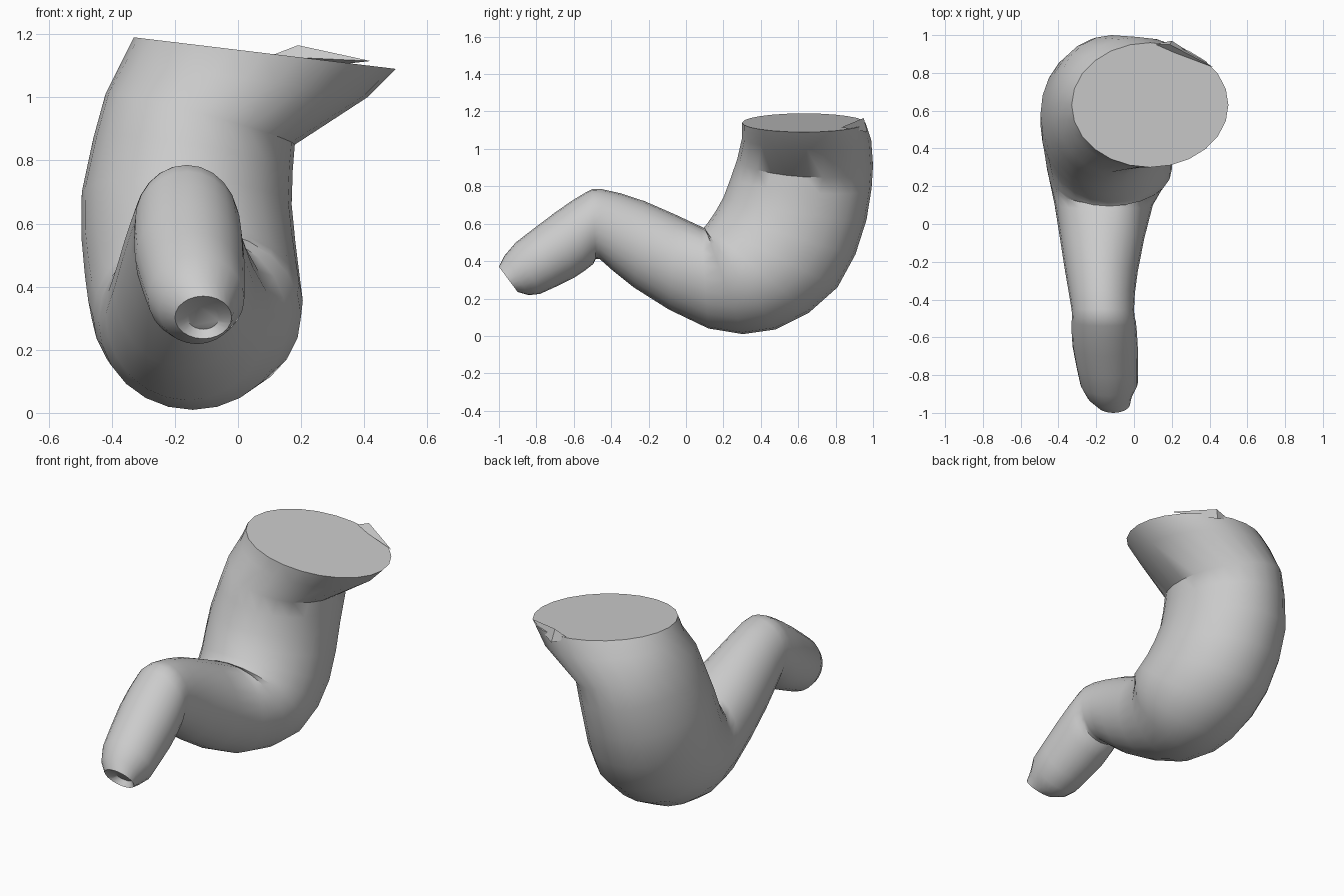
import bpy, bmesh, math
from mathutils import Vector

if "Cube" in bpy.data.objects:
    bpy.data.objects.remove(bpy.data.objects["Cube"])

SIDES = 24
grey = bpy.data.materials.new("plain grey")
grey.diffuse_color = (0.6, 0.6, 0.6, 1)
grey.use_nodes = True
grey.node_tree.nodes["Principled BSDF"].inputs["Base Color"].default_value = grey.diffuse_color

# Each ring: inner y, inner z, outer y, outer z, left x, right x, sideways tilt
FLARE = [
    (.30, 1.14, .96, 1.14, -.33, .50, -.05),
    (.30, 1.06, .99, 1.05, -.37, .41, -.055),
]
BEND = [
    (.275, .95, 1.0, .91, -.42, .18, -.08),     # crease under the flare
    (.20, .74, .965, .62, -.495, .17, -.02),
    (.12, .61, .81, .26, -.485, .195, 0),
    (.095, .58, .48, .035, -.46, .20, 0),       # bottom of the bend
    (.08, .585, .12, .04, -.42, .10, 0),
    (-.22, .72, -.28, .26, -.365, .02, 0),
    (-.45, .785, -.46, .41, -.33, .0, 0),       # elbow
    (-.54, .765, -.495, .385, -.33, .01, 0),
    (-.70, .66, -.60, .31, -.325, .02, 0),
    (-.91, .50, -.78, .225, -.285, .02, 0),
]
TIP = [
    (-.97, .43, -.84, .218, -.25, -.01, 0),
    (-1.0, .37, -.90, .235, -.20, -.02, 0),     # rim
    (-.95, .34, -.88, .265, -.16, -.06, 0),     # hollow
]


def with_midpoints(rings):
    """Insert a smooth in-between ring in every gap."""
    out = []
    last = len(rings) - 1
    for i in range(last):
        a, b, c, d = (rings[max(0, i - 1)], rings[i],
                      rings[i + 1], rings[min(last, i + 2)])
        out += [b, [(9 * (q + r) - p - s) / 16 for p, q, r, s in zip(a, b, c, d)]]
    return out + [rings[last]]


def ring_points(iy, iz, oy, oz, xl, xr, tilt):
    centre = Vector(((xl + xr) / 2, (iy + oy) / 2, (iz + oz) / 2))
    across = Vector(((xr - xl) / 2, 0, tilt))
    depth = Vector((0, (oy - iy) / 2, (oz - iz) / 2))
    for k in range(SIDES):
        a = 2 * math.pi * k / SIDES
        yield centre + across * math.cos(a) + depth * math.sin(a)


def add_object(name, bm):
    bmesh.ops.recalc_face_normals(bm, faces=bm.faces)
    mesh = bpy.data.meshes.new(name)
    bm.to_mesh(mesh)
    bm.free()
    mesh.materials.append(grey)
    obj = bpy.data.objects.new(name, mesh)
    bpy.context.collection.objects.link(obj)
    return obj


# Bent tube skinned through the rings, capped at both ends
bm = bmesh.new()
rows = [[bm.verts.new(p) for p in ring_points(*r)]
        for r in FLARE + with_midpoints(BEND) + TIP]
for r0, r1 in zip(rows, rows[1:]):
    for k in range(SIDES):
        n = (k + 1) % SIDES
        bm.faces.new((r0[k], r0[n], r1[n], r1[k]))
bm.faces.new(rows[0])
bm.faces.new(rows[-1])
tube = add_object("bent_tube", bm)

# Small raised lip on the back right of the top rim
bm = bmesh.new()
a, b, c, d = [bm.verts.new(p) for p in
              ((.10, .95, 1.13), (.19, .95, 1.165), (.42, .83, 1.115), (.2, .97, 1.09))]
for f in ((a, b, c), (a, d, b), (b, d, c), (a, c, d)):
    bm.faces.new(f)
add_object("rim_lip", bm)

# Smooth shading with sharp rims
bpy.context.view_layer.objects.active = tube
tube.select_set(True)
bpy.ops.object.shade_smooth_by_angle(angle=math.radians(45))
